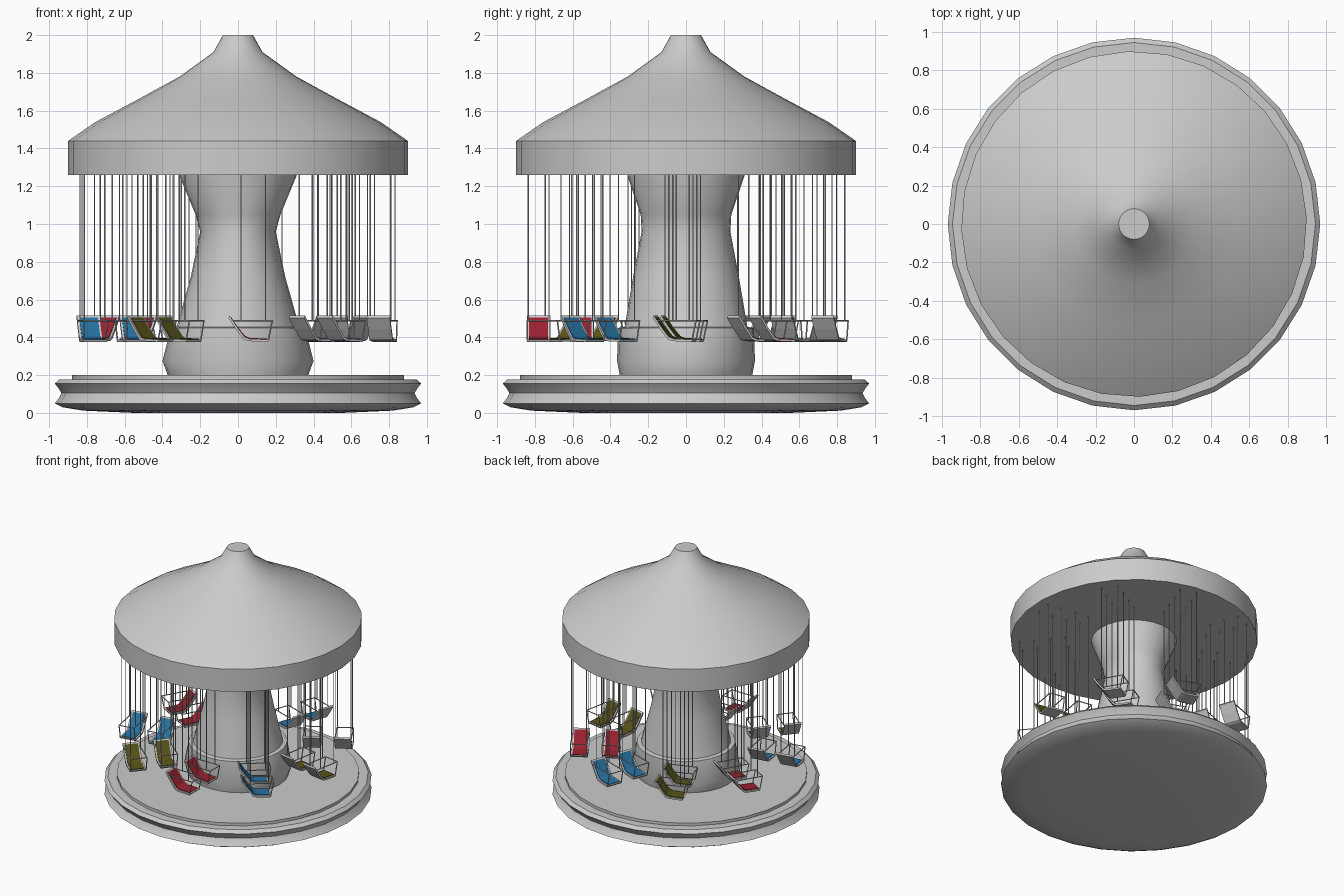
import bpy, bmesh
from math import sin, cos, pi, radians
from mathutils import Matrix, Vector

if "Cube" in bpy.data.objects:
    bpy.data.objects.remove(bpy.data.objects["Cube"])


def finish(bm, name, mat=None, smooth=None):
    bmesh.ops.recalc_face_normals(bm, faces=bm.faces[:])
    me = bpy.data.meshes.new(name)
    bm.to_mesh(me)
    bm.free()
    ob = bpy.data.objects.new(name, me)
    bpy.context.collection.objects.link(ob)
    if mat:
        me.materials.append(mat)
    if smooth:
        bpy.ops.object.select_all(action='DESELECT')
        ob.select_set(True)
        bpy.context.view_layer.objects.active = ob
        bpy.ops.object.shade_smooth_by_angle(angle=radians(smooth))
    return ob


def lathe(name, profile, n=28, phase=0.0):
    """Rings of (rx, ry, z), closed with flat caps."""
    bm = bmesh.new()
    rings = []
    for rx, ry, z in profile:
        rings.append([bm.verts.new((rx * cos(2 * pi * i / n + phase),
                                    ry * sin(2 * pi * i / n + phase), z)) for i in range(n)])
    for a, b in zip(rings, rings[1:]):
        for i in range(n):
            j = (i + 1) % n
            bm.faces.new((a[i], a[j], b[j], b[i]))
    bm.faces.new(rings[0])
    bm.faces.new(rings[-1])
    return finish(bm, name, smooth=35)


def slab(bm, path, t, w):
    """Bent plate: side profile thickened downwards by t, w wide in y."""
    outline = path + [(x - t * 0.5, z - t) for x, z in reversed(path)]
    n = len(path)
    sides = [[bm.verts.new((x, y, z)) for x, z in outline] for y in (-w / 2, w / 2)]
    a, b = sides
    m = len(outline)
    for i in range(m):
        j = (i + 1) % m
        bm.faces.new((a[i], a[j], b[j], b[i]))
    for s in sides:
        for i in range(n - 1):
            bm.faces.new((s[i], s[i + 1], s[m - 2 - i], s[m - 1 - i]))


def rod(bm, p, q, r):
    p, q = Vector(p), Vector(q)
    d = q - p
    mat = Matrix.Translation((p + q) / 2) @ d.to_track_quat('Z', 'Y').to_matrix().to_4x4()
    bmesh.ops.create_cone(bm, cap_ends=True, segments=6, radius1=r, radius2=r,
                          depth=d.length, matrix=mat)


def color(name, rgb):
    m = bpy.data.materials.new(name)
    m.diffuse_color = (*rgb, 1)
    m.use_nodes = True
    m.node_tree.nodes["Principled BSDF"].inputs["Base Color"].default_value = m.diffuse_color
    return m


# Platform, column and canopy
lathe("platform", [(r, r, z) for r, z in [
    (.55, 0), (.82, .012), (.93, .03), (.97, .05), (.95, .075), (.935, .105),
    (.95, .13), (.97, .155), (.945, .178), (.88, .178), (.88, .2)]])
lathe("column", [(.37, .35, .195), (.40, .365, .275), (.355, .36, .45), (.325, .325, .455),
                 (.25, .28, .72), (.20, .235, .96), (.225, .24, 1.05),
                 (.31, .31, 1.255), (.31, .31, 1.27)])
lathe("canopy", [(r, r, z) for r, z in [
    (.9, 1.26), (.9, 1.44), (.755, 1.54), (.53, 1.66), (.31, 1.78),
    (.13, 1.91), (.08, 2.0)]], phase=radians(2))

# Seat parts in local space: x forward, y sideways
shell = [(-.115, .515), (-.075, .455), (-.035, .402), (-.01, .392), (.095, .388)]
pad = [(-.106, .506), (-.070, .453), (-.032, .407), (-.008, .397), (.085, .393)]


def make_seat(label, place, mat):
    bm = bmesh.new()
    slab(bm, shell, .012, .125)
    bm.transform(place)
    finish(bm, "seat_shell_" + label)

    bm = bmesh.new()
    slab(bm, pad, .006, .100)
    bm.transform(place)
    finish(bm, "seat_pad_" + label, mat)

    bm = bmesh.new()
    for y in (-.06, .06):
        rod(bm, (-.098, y, .488), (.112, y, .488), .004)
        rod(bm, (.112, y, .49), (.09, y, .383), .004)
    rod(bm, (.112, -.06, .488), (.112, .06, .488), .004)
    bm.transform(place)
    finish(bm, "arm_rail_" + label)

    bm = bmesh.new()
    for x in (-.055, .075):
        for y in (-.055, .055):
            rod(bm, (x, y, .488), (x, y, 1.27), .0035)
    bm.transform(place)
    finish(bm, "hanging_rods_" + label)


# Nine pairs of seats facing along the direction of rotation
colors = [color("red", (.33, .015, .03)), color("blue", (.02, .17, .36)),
          color("olive", (.10, .09, .01))]
for i in range(9):
    a = radians(270 + 40 * i)
    for row, r in (("outer", .78), ("inner", .55)):
        place = (Matrix.Translation((-.02, 0, 0)) @ Matrix.Rotation(a + pi / 2, 4, 'Z')
                 @ Matrix.Translation((.09, -r, 0)))
        make_seat(f"{row}_{i + 1}", place, colors[i % 3])
